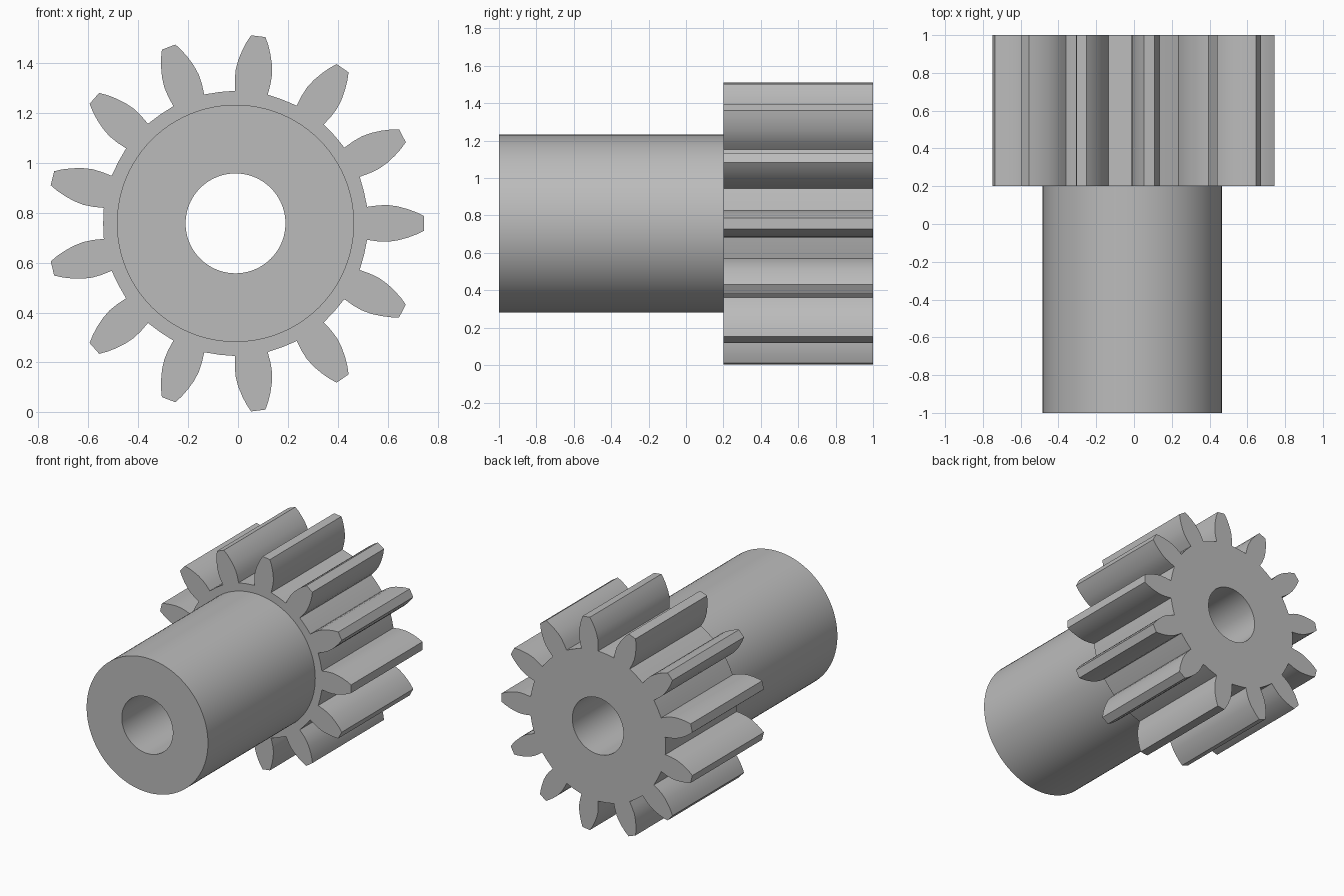
import bpy, bmesh, math
from mathutils import Vector

cube = bpy.data.objects.get("Cube")
if cube:
    bpy.data.objects.remove(cube, do_unlink=True)

TEETH = 13
CX, CZ = -0.01, 0.757
Y_FRONT, Y_STEP, Y_BACK = -1.0, 0.2, 1.0
R_BORE, R_HUB, R_ROOT = 0.2, 0.475, 0.53

grey = bpy.data.materials.new("steel_grey")
grey.use_nodes = True
colour = (0.5, 0.5, 0.5, 1)
grey.diffuse_color = colour
grey.node_tree.nodes["Principled BSDF"].inputs["Base Color"].default_value = colour

# Half tooth: distance from the axis, half width
FLANK = [(0.527, 0.066), (0.57, 0.072), (0.61, 0.0735), (0.65, 0.068),
         (0.69, 0.057), (0.725, 0.044), (0.755, 0.029)]


def circle(radius, count=96):
    return [(radius * math.cos(math.tau * i / count),
             radius * math.sin(math.tau * i / count)) for i in range(count)]


def gear_outline():
    tooth = [(r, -w) for r, w in FLANK] + [(r, w) for r, w in reversed(FLANK)]
    pitch = math.tau / TEETH
    # One valley point between neighbouring teeth
    tooth.append((R_ROOT * math.cos(pitch / 2), R_ROOT * math.sin(pitch / 2)))
    points = []
    for i in range(TEETH):
        c, s = math.cos(i * pitch), math.sin(i * pitch)
        points += [(x * c - z * s, x * s + z * c) for x, z in tooth]
    return points


bm = bmesh.new()


def loop(points, y):
    verts = [bm.verts.new((CX + x, y, CZ + z)) for x, z in points]
    edges = [bm.edges.new((v, verts[(i + 1) % len(verts)])) for i, v in enumerate(verts)]
    return verts, edges


def wall(a, b):
    n = len(a[0])
    for i in range(n):
        j = (i + 1) % n
        bm.faces.new((a[0][i], a[0][j], b[0][j], b[0][i]))


def cap(outer, inner):
    bmesh.ops.triangle_fill(bm, use_beauty=True, use_dissolve=False,
                            edges=outer[1] + inner[1], normal=Vector((0, 1, 0)))


# Cross-section loops from front to back
bore_front, bore_back = (loop(circle(R_BORE), y) for y in (Y_FRONT, Y_BACK))
hub_front, hub_step = (loop(circle(R_HUB), y) for y in (Y_FRONT, Y_STEP))
gear_step, gear_back = (loop(gear_outline(), y) for y in (Y_STEP, Y_BACK))

# Hub, toothed wheel and through bore as one solid
cap(hub_front, bore_front)
wall(hub_front, hub_step)
cap(gear_step, hub_step)
wall(gear_step, gear_back)
cap(gear_back, bore_back)
wall(bore_front, bore_back)
bmesh.ops.recalc_face_normals(bm, faces=bm.faces)

mesh = bpy.data.meshes.new("pinion_gear")
bm.to_mesh(mesh)
bm.free()
mesh.materials.append(grey)
gear = bpy.data.objects.new("pinion_gear", mesh)
bpy.context.collection.objects.link(gear)

# Smooth flanks and cylinders, keep rims and tooth tips crisp
bpy.ops.object.select_all(action='DESELECT')
gear.select_set(True)
bpy.context.view_layer.objects.active = gear
bpy.ops.object.shade_smooth_by_angle(angle=math.radians(30))
